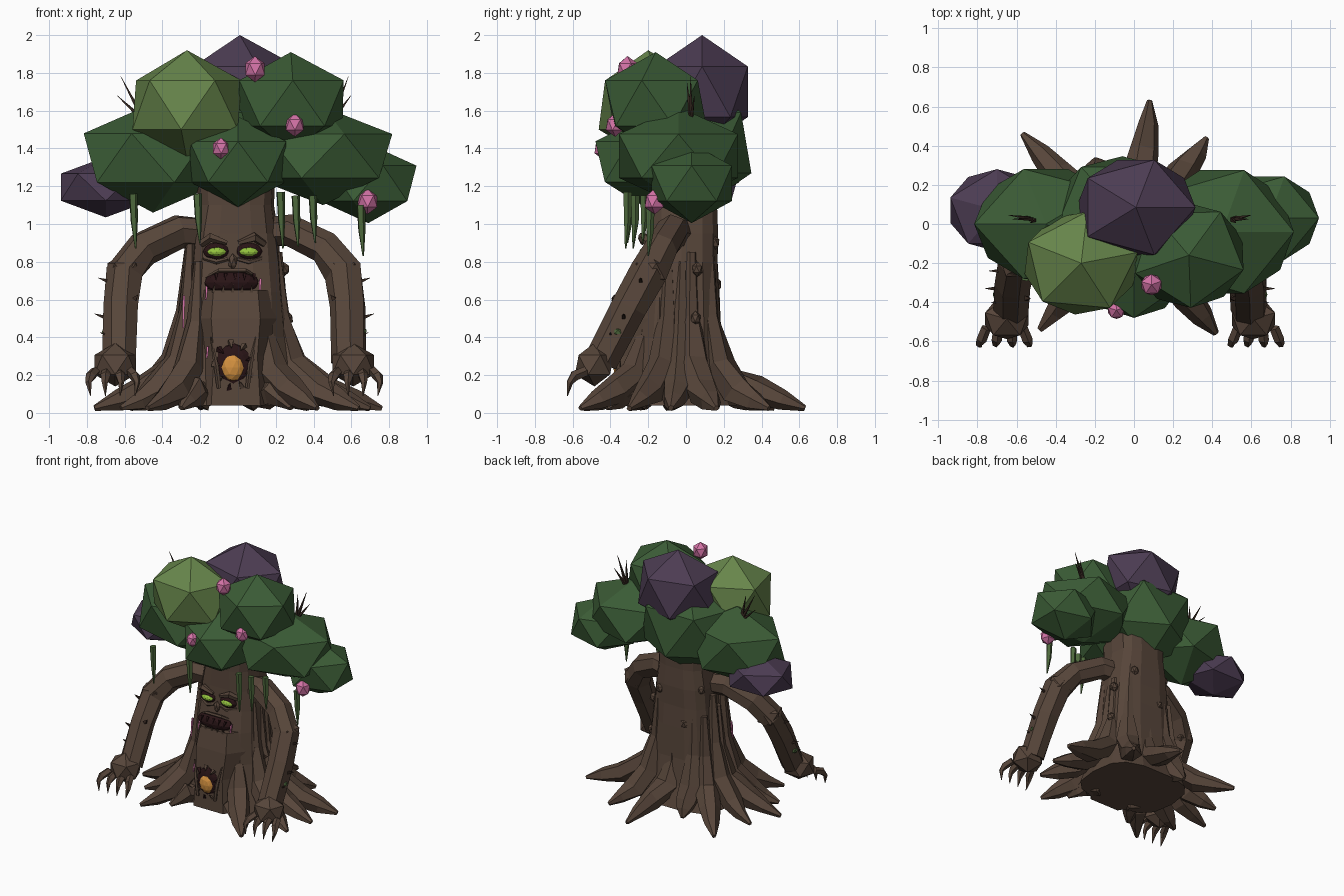
import bpy, bmesh, math, random
from mathutils import Vector, Matrix

random.seed(4)
cube = bpy.data.objects.get("Cube")
if cube:
    bpy.data.objects.remove(cube, do_unlink=True)


def material(name, r, g, b):
    m = bpy.data.materials.new(name)
    m.use_nodes = True
    m.diffuse_color = (r, g, b, 1)
    bsdf = next(n for n in m.node_tree.nodes if n.type == 'BSDF_PRINCIPLED')
    bsdf.inputs["Base Color"].default_value = (r, g, b, 1)
    bsdf.inputs["Roughness"].default_value = 0.9
    return m


BARK = material("bark brown", .095, .06, .042)
LEAF = material("dark leaf green", .043, .105, .036)
LIGHT = material("light leaf green", .135, .235, .07)
PURPLE = material("dusky purple", .072, .045, .085)
PINK = material("blossom pink", .65, .17, .38)
ORANGE = material("amber", .65, .28, .05)
EYE = material("glowing green", .3, .55, .05)
HOLLOW = material("hollow maroon", .022, .007, .008)
VINE = material("vine green", .075, .14, .045)
THORN = material("thorn brown", .035, .02, .014)


def finish(name, bm, mat):
    bmesh.ops.recalc_face_normals(bm, faces=bm.faces)
    me = bpy.data.meshes.new(name)
    bm.to_mesh(me)
    bm.free()
    me.materials.append(mat)
    ob = bpy.data.objects.new(name, me)
    bpy.context.collection.objects.link(ob)
    return ob


def blob(name, pos, size, mat, turn=0, detail=1):
    """Faceted ball stretched to three radii."""
    bm = bmesh.new()
    bmesh.ops.create_icosphere(bm, subdivisions=detail, radius=1)
    bm.transform(Matrix.Translation(pos) @ Matrix.Diagonal((*size, 1))
                 @ Matrix.Rotation(math.radians(turn), 4, 'Z'))
    return finish(name, bm, mat)


def skin(bm, rings):
    """Bridge rings of vertices and cap both ends."""
    n = len(rings[0])
    for a, b in zip(rings, rings[1:]):
        for i in range(n):
            j = (i + 1) % n
            bm.faces.new((a[i], a[j], b[j], b[i]))
    bm.faces.new(rings[0])
    bm.faces.new(rings[-1])


def loft(name, sections, sides, mat, power=1.0, jitter=0.0):
    """Stack of level rounded outlines: z, centre y, x radius, y radius."""
    bm, rings = bmesh.new(), []
    for z, cy, rx, ry in sections:
        ring = []
        for i in range(sides):
            a = math.tau * (i + .5) / sides - math.pi / 2
            k = 1 + random.uniform(-jitter, jitter)
            c, q = (math.copysign(abs(v) ** power, v) for v in (math.cos(a), math.sin(a)))
            ring.append(bm.verts.new((rx * k * c - .012, cy + ry * k * q, z)))
        rings.append(ring)
    skin(bm, rings)
    return finish(name, bm, mat)


def tube(name, pts, radii, sides, mat, jitter=0.0):
    """Tapering limb along a path."""
    pts = [Vector(p) for p in pts]
    bm, rings = bmesh.new(), []
    side = None
    for i, (p, r) in enumerate(zip(pts, radii)):
        t = (pts[min(i + 1, len(pts) - 1)] - pts[max(i - 1, 0)]).normalized()
        if side is None:
            side = t.orthogonal()
        side = (side - t * side.dot(t)).normalized()
        up = t.cross(side)
        ring = []
        for k in range(sides):
            a = math.tau * k / sides
            q = r * (1 + random.uniform(-jitter, jitter))
            v = p + side * math.cos(a) * q + up * math.sin(a) * q
            v.z = max(v.z, 0)
            ring.append(bm.verts.new(v))
        rings.append(ring)
    skin(bm, rings)
    return finish(name, bm, mat)


def spike(name, base, tip, r, mat, sides=4):
    return tube(name, (base, tip), (r, r * .08), sides, mat)


# Boxy trunk and protruding lower jaw
loft("trunk", [(.04, -.03, .38, .3), (.2, -.04, .31, .26), (.4, -.04, .275, .23),
               (.64, -.035, .255, .215), (.8, -.025, .24, .195), (.95, -.02, .225, .19),
               (1.1, -.02, .2, .188), (1.32, -.02, .215, .19)], 14, BARK, .65, .02)
loft("jaw", [(.04, -.14, .26, .25), (.3, -.14, .23, .237), (.5, -.14, .26, .208),
             (.65, -.14, .235, .173)], 6, BARK)

# Roots climb the trunk and spread over the ground: tip x, tip y, climb height
ROOTS = [(.76, .16, .85), (.7, -.08, .8), (.37, .44, .85), (.08, .63, .6), (-.2, .33, .75),
         (-.57, .46, .75), (-.66, .14, .9), (-.76, -.1, .8), (-.62, -.28, .9),
         (-.48, -.54, .8), (-.3, -.42, .3), (.28, -.42, .3), (.42, -.56, .7), (.64, -.3, .85)]
for x, y, h in ROOTS:
    d = math.hypot(x, y)
    k = (d / max(abs(x), abs(y))) ** .5
    out = [.235 * k, .25 * k, .3 * k, .3 + (d - .3) * .42, .3 + (d - .3) * .72, d]
    high = [h, h * .6, h * .3, .115, .065, .025]
    bend = [.6, .58, .66, .85, .95, 1] if y > 0 else [.9, .92, .95, 1, 1, 1]
    lean = [-.025, -.025, -.02, -.01, 0, 0]
    path = [(x / d * s + o, y / d * s * b, z) for s, z, b, o in zip(out, high, bend, lean)]
    tube("root", path, (.025, .05, .085, .08, .054, .015), 6, BARK, .16)

# Bark knobs
for x, y, z in [(.26, .05, .5), (.24, .06, .76), (.12, .15, .9), (-.1, .16, .68), (-.2, .1, .95)]:
    blob("bark_knob", (x, y, z), (.035, .03, .04), BARK, random.uniform(0, 70))

# Arms, hands, claws and thorns
for s in (-1, 1):
    def at(x, y, z):
        return (s * x - .02, y, z)
    tube("arm", [at(.12, -.04, .95), at(.29, -.07, .965), at(.48, -.13, .87), at(.585, -.2, .74),
                 at(.6, -.3, .56), at(.605, -.45, .27)],
         (.08, .09, .09, .1, .093, .09), 7, BARK, .1)
    blob("elbow_collar", at(.58, -.19, .75), (.105, .105, .095), BARK, 20)
    blob("hand", at(.63, -.485, .255), (.13, .115, .115), BARK, 18)
    for i in range(4):
        x = .55 + i * .062
        bow = (i - 1.5) * .016
        tube("claw", [at(x, -.53, .22), at(x + bow, -.59, .195), at(x + bow * 1.5, -.615, .16),
                      at(x + bow, -.628, .09)], (.027, .028, .017, .002), 5, BARK)
    for x, y, z in [(.67, -.33, .5), (.65, -.24, .69), (.53, -.38, .6), (.64, -.4, .4)]:
        spike("arm_thorn", at(x, y, z), at(x + (.07 if x > .6 else -.02), y, z + .025), .018, THORN)
    blob("arm_moss", at(.675, -.36, .43), (.03, .03, .025), VINE)

# Face: sockets, eyes, brows
for s in (-1, 1):
    cx = -.028 + s * .085
    blob("eye_socket", (cx, -.2, .855), (.072, .035, .048), HOLLOW, 18, 2)
    blob("eye", (cx, -.217, .853), (.052, .03, .026), EYE, 0, 2)
    tube("brow", [(cx + s * .08, -.19, .895), (cx + s * .03, -.23, .93), (cx - s * .055, -.23, .9)],
         (.02, .026, .012), 5, BARK)
    tube("eyelid", [(cx + s * .07, -.195, .82), (cx, -.222, .8), (cx - s * .06, -.22, .815)],
         (.01, .014, .01), 5, BARK)
blob("nose", (-.028, -.22, .8), (.025, .025, .045), BARK)

# Mouth with jagged teeth
blob("mouth", (-.035, -.235, .69), (.15, .062, .062), HOLLOW, 0, 2)
tube("upper_lip", [(-.18, -.2, .71), (-.1, -.26, .754), (.04, -.26, .754), (.11, -.2, .71)],
     (.008, .012, .012, .008), 5, BARK)
for i in range(5):
    x = -.13 + i * .05
    spike("lower_tooth", (x, -.285, .64), (x + .006, -.3, .68), .012, BARK)
    spike("upper_tooth", (x + .015, -.28, .735), (x + .015, -.3, .7), .012, HOLLOW)

# Belly hollow with glowing amber and splintered rim
blob("belly_hollow", (-.025, -.335, .255), (.1, .032, .115), HOLLOW, 18, 2)
blob("amber_core", (-.028, -.345, .24), (.062, .04, .075), ORANGE, 0, 2)
for i in range(9):
    a = math.tau * i / 9 + .3
    c, q = math.cos(a), math.sin(a)
    spike("rim_splinter", (-.025 + .105 * c, -.34, .25 + .13 * q),
          (-.025 + .07 * c, -.37, .25 + .095 * q), .02, BARK if i % 3 else HOLLOW)
for s in (-1, 1):
    tube("rim_stick", [(-.025 + s * .075, -.36, .13), (-.025 + s * .09, -.36, .25),
                       (-.025 + s * .12, -.335, .4)], (.012, .014, .004), 5, BARK)

# Pink sap drips
for x, y, z, h in [(-.29, -.175, .45, .17), (-.17, -.255, .6, .07), (-.165, -.325, .29, .06),
                   (.115, -.265, .62, .09)]:
    tube("sap_drip", [(x, y, z), (x + .004, y + .015, z + h)], (.005, .009), 4, PINK)

# Canopy: faceted leaf clumps
CANOPY = [("crown_clump", (.01, .085, 1.70), (.34, .285, .3), PURPLE, 0),
          ("bright_clump", (-.27, -.2, 1.63), (.33, .295, .29), LIGHT, 12),
          ("upper_clump", (.28, -.16, 1.64), (.325, .3, .27), LEAF, -16),
          ("left_wide_clump", (.45, -.04, 1.36), (.41, .37, .26), LEAF, 0),
          ("right_wide_clump", (-.45, 0, 1.35), (.41, .33, .29), LEAF, 36),
          ("front_clump", (0, -.22, 1.33), (.3, .29, .24), LEAF, 54),
          ("back_clump", (-.06, .06, 1.43), (.4, .32, .36), LEAF, 54),
          ("left_end_clump", (.69, .03, 1.215), (.285, .25, .21), LEAF, 0),
          ("right_end_clump", (-.7, .07, 1.195), (.28, .235, .16), PURPLE, 18)]
for name, pos, size, mat, turn in CANOPY:
    blob(name, pos, size, mat, turn)

# Blossoms
for x, y, z, r in [(.09, -.31, 1.82, .06), (.3, -.375, 1.525, .055),
                   (-.09, -.44, 1.4, .05), (.685, -.165, 1.12, .06)]:
    blob("blossom", (x, y, z), (r, r, r * 1.15), PINK, 20)

# Hanging vines
for x, y, top, low in [(-.55, -.27, 1.16, .87), (-.21, -.3, 1.16, .9), (.23, -.31, 1.17, .87),
                       (.31, -.27, 1.15, .88), (.4, -.22, 1.15, .9), (.655, -.19, 1.1, .83)]:
    tube("vine", [(x - .005, y, top), (x, y, (top + low) / 2), (x + .008, y - .01, low)],
         (.024, .02, .004), 5, VINE)

# Bare twigs poking out of the canopy
for s in (-1, 1):
    root = Vector((s * .5, .025, 1.55))
    for dx, dy, dz in [(.12, 0, .23), (.14, .02, .13), (.03, -.02, .2)]:
        spike("twig", root, root + Vector((s * dx * (1 if s < 0 else .7), dy, dz)), .016, THORN)
